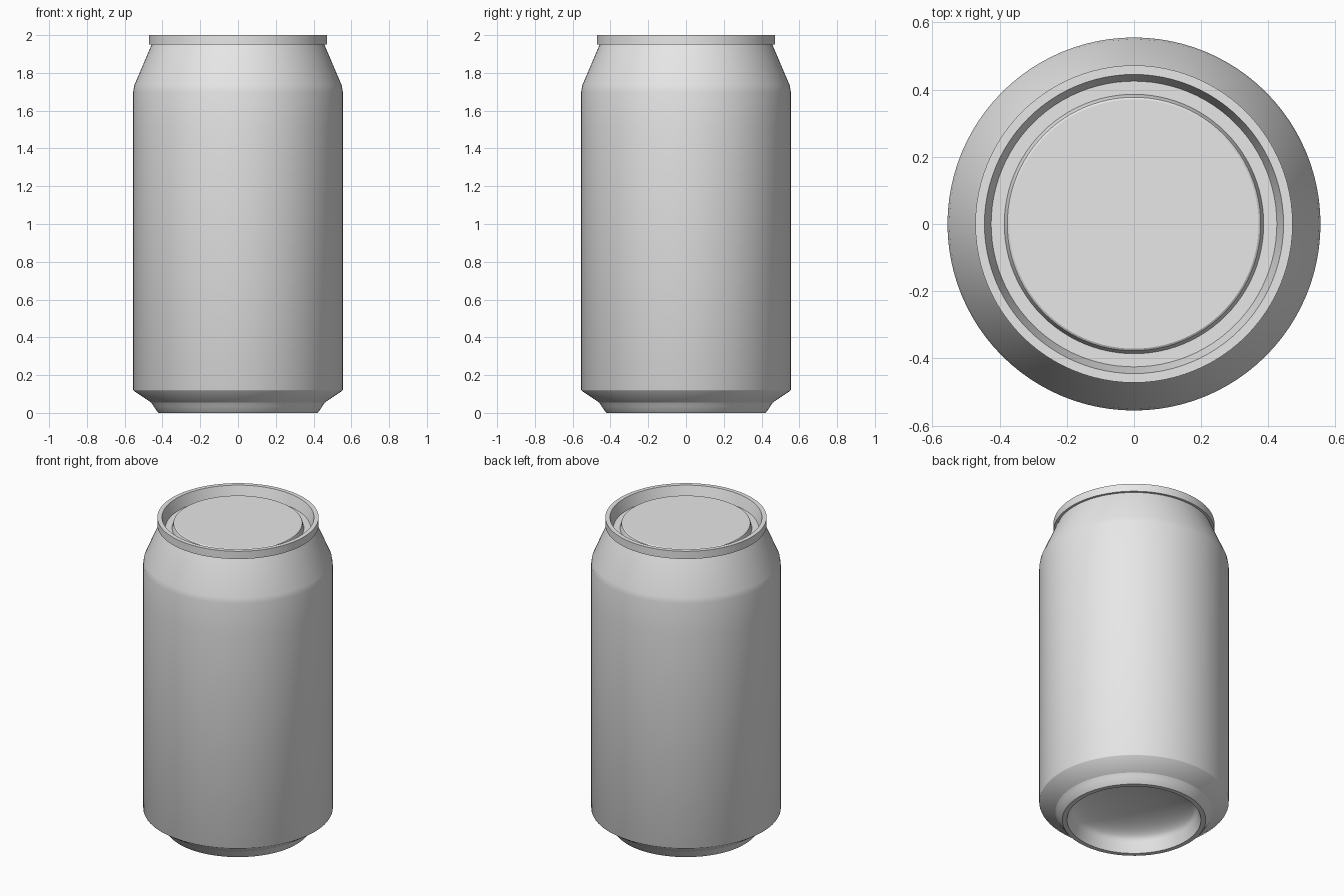
import bpy, bmesh, math

cube = bpy.data.objects.get("Cube")
if cube:
    bpy.data.objects.remove(cube, do_unlink=True)

SEGMENTS = 96

# Single bare metal colour
metal = bpy.data.materials.new("light_grey_metal")
metal.use_nodes = True
metal.diffuse_color = (0.8, 0.8, 0.8, 1)
metal.node_tree.nodes["Principled BSDF"].inputs["Base Color"].default_value = (0.8, 0.8, 0.8, 1)


def lathe(name, profile):
    """Revolve (radius, height) points around z; radius 0 closes with a fan."""
    bm = bmesh.new()
    rings = []
    for r, z in profile:
        if r == 0:
            rings.append([bm.verts.new((0, 0, z))] * SEGMENTS)
        else:
            angles = [2 * math.pi * i / SEGMENTS for i in range(SEGMENTS)]
            rings.append([bm.verts.new((r * math.cos(a), r * math.sin(a), z)) for a in angles])
    for low, high in zip(rings, rings[1:]):
        for i in range(SEGMENTS):
            j = (i + 1) % SEGMENTS
            corners = [low[i], low[j], high[j], high[i]]
            bm.faces.new(list(dict.fromkeys(corners)))
    mesh = bpy.data.meshes.new(name)
    bm.to_mesh(mesh)
    bm.free()
    mesh.materials.append(metal)
    obj = bpy.data.objects.new(name, mesh)
    bpy.context.collection.objects.link(obj)
    bpy.ops.object.select_all(action='DESELECT')
    obj.select_set(True)
    bpy.context.view_layer.objects.active = obj
    bpy.ops.object.shade_smooth_by_angle(angle=math.radians(30))
    return obj


# Concave dome under the can, down to the inside of the foot ring
dome = [(0.37 * math.sin(t), 0.065 + 0.10 * math.cos(t))
        for t in (math.pi / 2 * k / 10 for k in range(11))]
lathe("base_dome", dome + [(0.385, 0.02), (0.392, 0.0)])

# Foot ring with its rounded outer edge
lathe("foot_ring", [(0.392, 0.0), (0.42, 0.0), (0.428, 0.008), (0.446, 0.034),
                    (0.452, 0.044), (0.460, 0.055)])

# Lower taper, straight wall and sloping shoulder
lathe("can_body", [(0.460, 0.055), (0.553, 0.118), (0.555, 0.122), (0.555, 1.50),
                   (0.555, 1.70), (0.549, 1.735), (0.457, 1.95)])

# Rolled rim, recessed groove and raised centre panel
lathe("lid", [(0.457, 1.95), (0.472, 1.95), (0.472, 2.0), (0.445, 2.0),
              (0.425, 1.93), (0.386, 1.93), (0.380, 1.955), (0.377, 1.963),
              (0.371, 1.967), (0, 1.967)])
